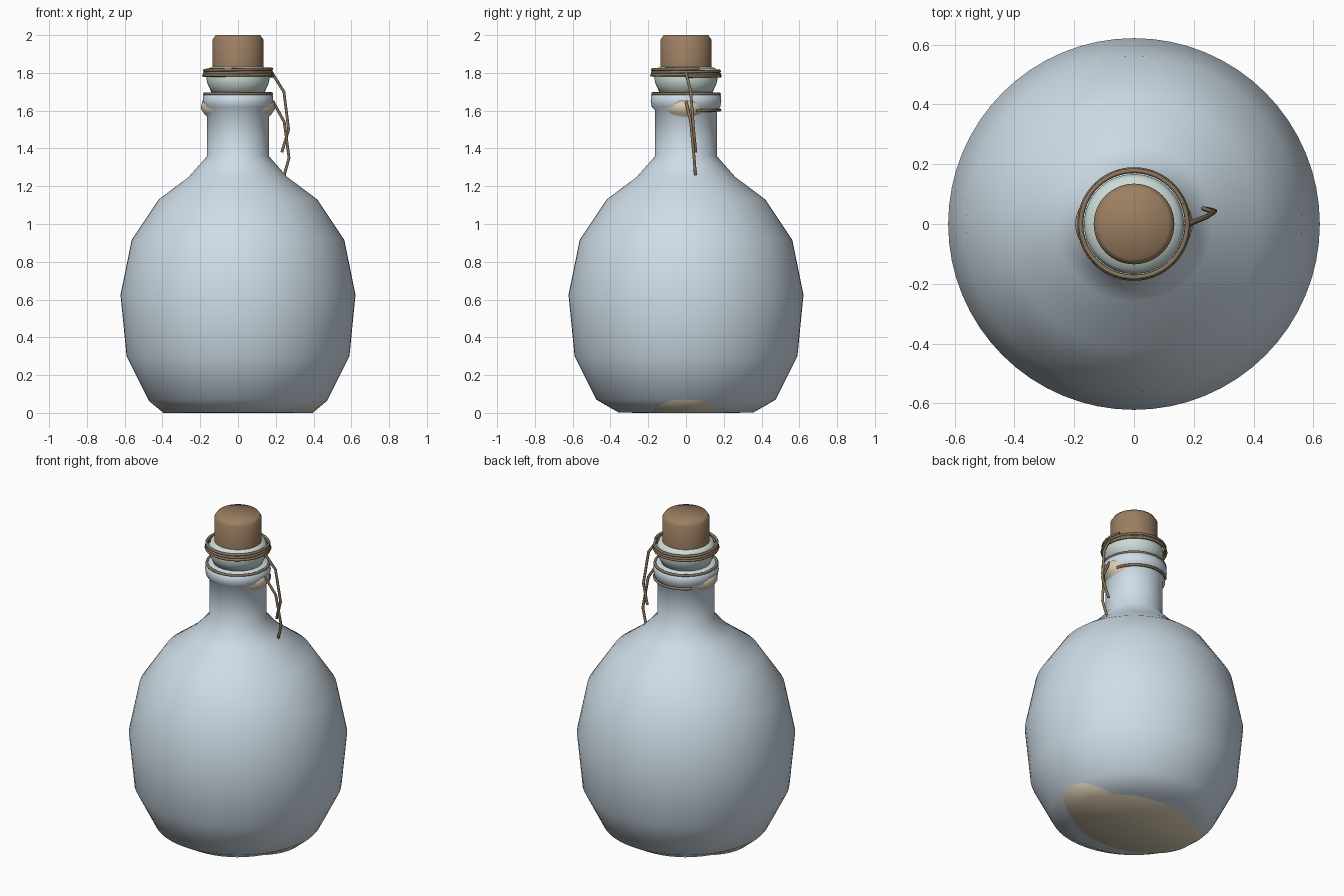
import bpy, bmesh
from math import cos, sin, pi, radians

if "Cube" in bpy.data.objects:
    bpy.data.objects.remove(bpy.data.objects["Cube"])

def mat(name, c):
    m = bpy.data.materials.new(name)
    m.diffuse_color = (*c, 1)
    m.use_nodes = True
    m.node_tree.nodes["Principled BSDF"].inputs["Base Color"].default_value = m.diffuse_color
    return m

GLASS = mat("pale_glass", (0.62, 0.72, 0.80))
RIM = mat("green_glass", (0.60, 0.72, 0.67))
CORK = mat("cork_brown", (0.33, 0.21, 0.12))
CREAM = mat("cream", (0.72, 0.62, 0.46))
TWINE = mat("twine_brown", (0.25, 0.18, 0.11))

def lathe(name, profile, m, angle=80, yscale=1.0, n=64):
    """Revolve (radius, z) points about the z axis."""
    bm = bmesh.new()
    rings = [[bm.verts.new((r * cos(2*pi*i/n), r * yscale * sin(2*pi*i/n), z))
              for i in range(n)] for r, z in profile]
    for a, b in zip(rings, rings[1:]):
        for i in range(n):
            j = (i + 1) % n
            bm.faces.new((a[i], a[j], b[j], b[i]))
    me = bpy.data.meshes.new(name)
    bm.to_mesh(me)
    bm.free()
    ob = bpy.data.objects.new(name, me)
    bpy.context.collection.objects.link(ob)
    me.materials.append(m)
    bpy.ops.object.select_all(action='DESELECT')
    ob.select_set(True)
    bpy.context.view_layer.objects.active = ob
    bpy.ops.object.shade_smooth_by_angle(angle=radians(angle))
    return ob

def cord(name, pts, radius=0.008):
    cu = bpy.data.curves.new(name, 'CURVE')
    cu.dimensions = '3D'
    cu.bevel_depth = radius
    cu.bevel_resolution = 2
    cu.use_fill_caps = True
    sp = cu.splines.new('POLY')
    sp.points.add(len(pts) - 1)
    for p, co in zip(sp.points, pts):
        p.co = (*co, 1)
    cu.materials.append(TWINE)
    ob = bpy.data.objects.new(name, cu)
    bpy.context.collection.objects.link(ob)

def coil(r, z0, z1, a0, a1, n=96):
    return [(r * cos(a0 + (a1-a0)*i/n), r * sin(a0 + (a1-a0)*i/n), z0 + (z1-z0)*i/n)
            for i in range(n + 1)]

# Bottle with a lip at the top of the neck
lathe("bottle", [(0.008, 0.003), (0.355, 0.001), (0.475, 0.07), (0.59, 0.30), (0.622, 0.625),
                 (0.563, 0.915), (0.42, 1.13), (0.26, 1.25), (0.163, 1.36), (0.163, 1.60),
                 (0.182, 1.62), (0.187, 1.65), (0.184, 1.68), (0.165, 1.695), (0.12, 1.70)], GLASS)

# Flattened lining that shows through at the base and under the lip
lathe("inner_lining", [(0.01, 0.0), (0.395, 0.0), (0.473, 0.065), (0.55, 0.30), (0.58, 0.62),
                       (0.52, 0.90), (0.38, 1.10), (0.22, 1.23), (0.14, 1.36), (0.14, 1.54),
                       (0.18, 1.585), (0.197, 1.61), (0.19, 1.65), (0.13, 1.68)], CREAM, yscale=0.72)

# Green glass collar under the cork
lathe("stopper_collar", [(0.12, 1.69), (0.142, 1.70), (0.165, 1.75), (0.167, 1.79),
                         (0.155, 1.825), (0.12, 1.835)], RIM)

# Cork
lathe("cork", [(0.001, 1.69), (0.13, 1.69), (0.135, 1.82), (0.135, 1.975), (0.118, 2.0),
               (0.001, 2.0)], CORK)

# Twine wound around the collar and lip
cord("collar_twine", coil(0.178, 1.79, 1.822, 0, 4*pi + 0.4, 160))
cord("collar_twine_low", coil(0.182, 1.782, 1.79, 0, 2*pi))
cord("lip_twine", coil(0.177, 1.688, 1.69, 0, 2*pi))
cord("neck_twine", coil(0.18, 1.60, 1.606, 0.3, pi * 0.75, 32))

# Hanging ends of the twine
cord("twine_end_long", [(0.18, 0.0, 1.80), (0.243, 0.025, 1.70), (0.268, 0.04, 1.50), (0.232, 0.052, 1.38)])
cord("twine_end_short", [(0.185, 0.0, 1.65), (0.245, 0.025, 1.54), (0.27, 0.043, 1.35), (0.245, 0.05, 1.26)])
